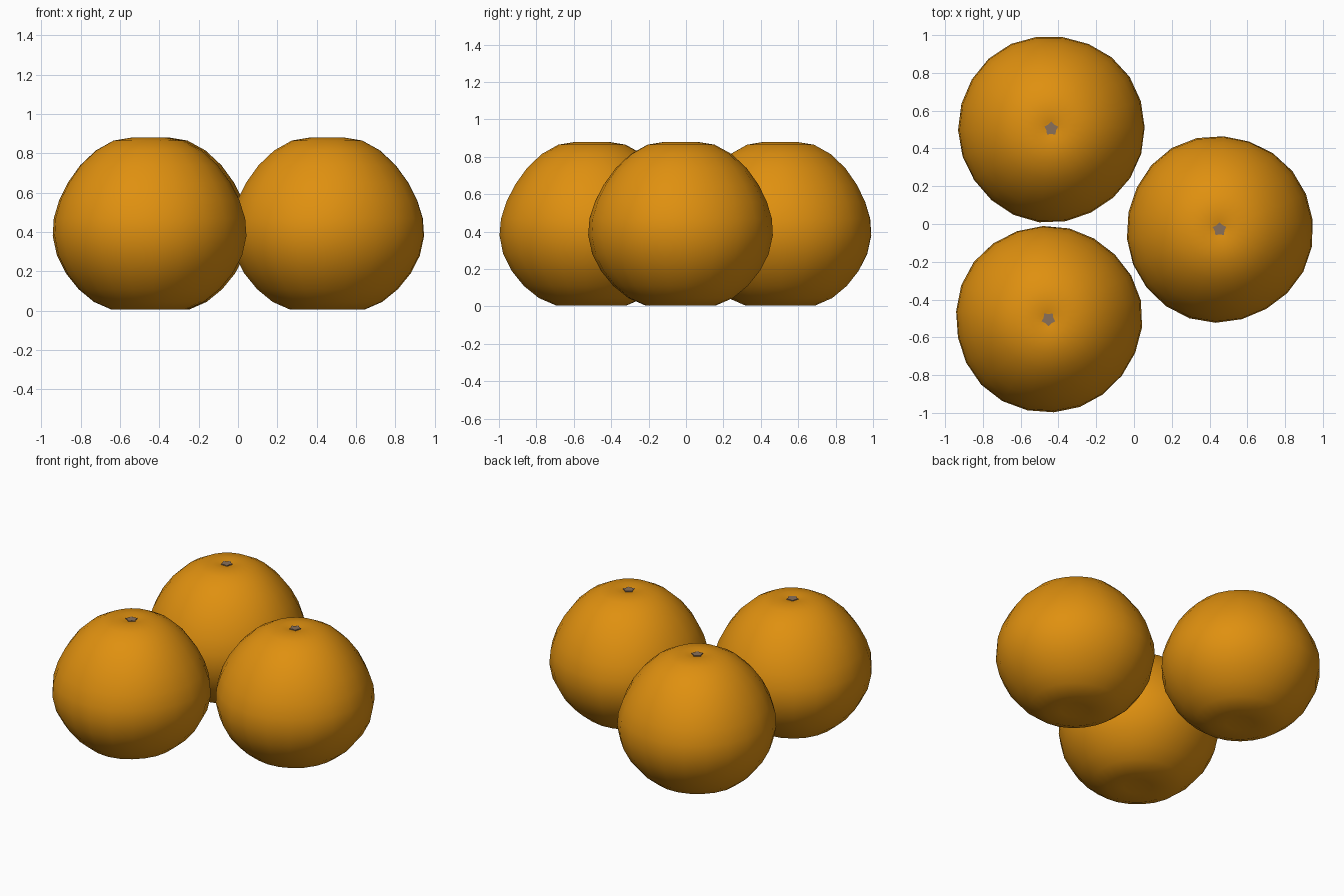
import bpy, bmesh, math

cube = bpy.data.objects.get("Cube")
if cube:
    bpy.data.objects.remove(cube)


def material(name, colour):
    mat = bpy.data.materials.new(name)
    mat.use_nodes = True
    mat.diffuse_color = colour
    bsdf = mat.node_tree.nodes["Principled BSDF"]
    bsdf.inputs["Base Color"].default_value = colour
    bsdf.inputs["Roughness"].default_value = 0.6
    return mat


peel = material("orange peel", (0.74, 0.28, 0.005, 1))
stalk = material("dry stalk", (0.25, 0.16, 0.10, 1))

SIDES = 22
# Radius and height from the base dimple up to the stalk dimple
PROFILE = [(0.09, 0.012), (0.19, 0.006), (0.28, 0.045), (0.36, 0.11), (0.425, 0.19),
           (0.472, 0.28), (0.494, 0.38), (0.488, 0.47), (0.46, 0.56), (0.415, 0.65),
           (0.35, 0.74), (0.27, 0.815), (0.18, 0.865), (0.09, 0.88), (0.04, 0.872)]


def add_object(name, bm, mat, location, turn):
    bmesh.ops.recalc_face_normals(bm, faces=bm.faces[:])
    mesh = bpy.data.meshes.new(name)
    bm.to_mesh(mesh)
    bm.free()
    mesh.materials.append(mat)
    obj = bpy.data.objects.new(name, mesh)
    obj.location = location
    obj.rotation_euler.z = turn
    bpy.context.collection.objects.link(obj)
    return obj


def orange(name, location, turn):
    # Lathed body with a faintly uneven outline
    bm = bmesh.new()
    rings = []
    for r, z in PROFILE:
        ring = []
        for i in range(SIDES):
            a = math.tau * i / SIDES
            k = r * (1 + 0.007 * math.sin(3 * a + 4 * z) + 0.004 * math.cos(5 * a - 6 * z))
            ring.append(bm.verts.new((k * math.cos(a), k * math.sin(a), z)))
        rings.append(ring)
    for low, high in zip(rings, rings[1:]):
        for i in range(SIDES):
            j = (i + 1) % SIDES
            bm.faces.new((low[i], low[j], high[j], high[i]))
    for ring, z in ((rings[0], 0.02), (rings[-1], 0.866)):
        tip = bm.verts.new((0, 0, z))
        for i in range(SIDES):
            bm.faces.new((ring[i], ring[(i + 1) % SIDES], tip))
    for face in bm.faces:
        face.smooth = True
    add_object(name, bm, peel, location, turn)

    # Small star-shaped stalk button in the top dimple
    bm = bmesh.new()
    star = []
    for i in range(10):
        a = math.tau * i / 10
        r = 0.038 if i % 2 == 0 else 0.027
        star.append(bm.verts.new((r * math.cos(a), r * math.sin(a), 0.868)))
    base = bm.faces.new(star)
    top = bmesh.ops.extrude_face_region(bm, geom=[base])["geom"]
    for v in top:
        if isinstance(v, bmesh.types.BMVert):
            v.co.z += 0.008
    add_object(name + "_stalk", bm, stalk, location, turn)


orange("back_orange", (-0.438, 0.504, 0), 0.3)
orange("front_orange", (-0.453, -0.504, 0), 2.2)
orange("left_orange", (0.453, -0.028, 0), 4.1)
